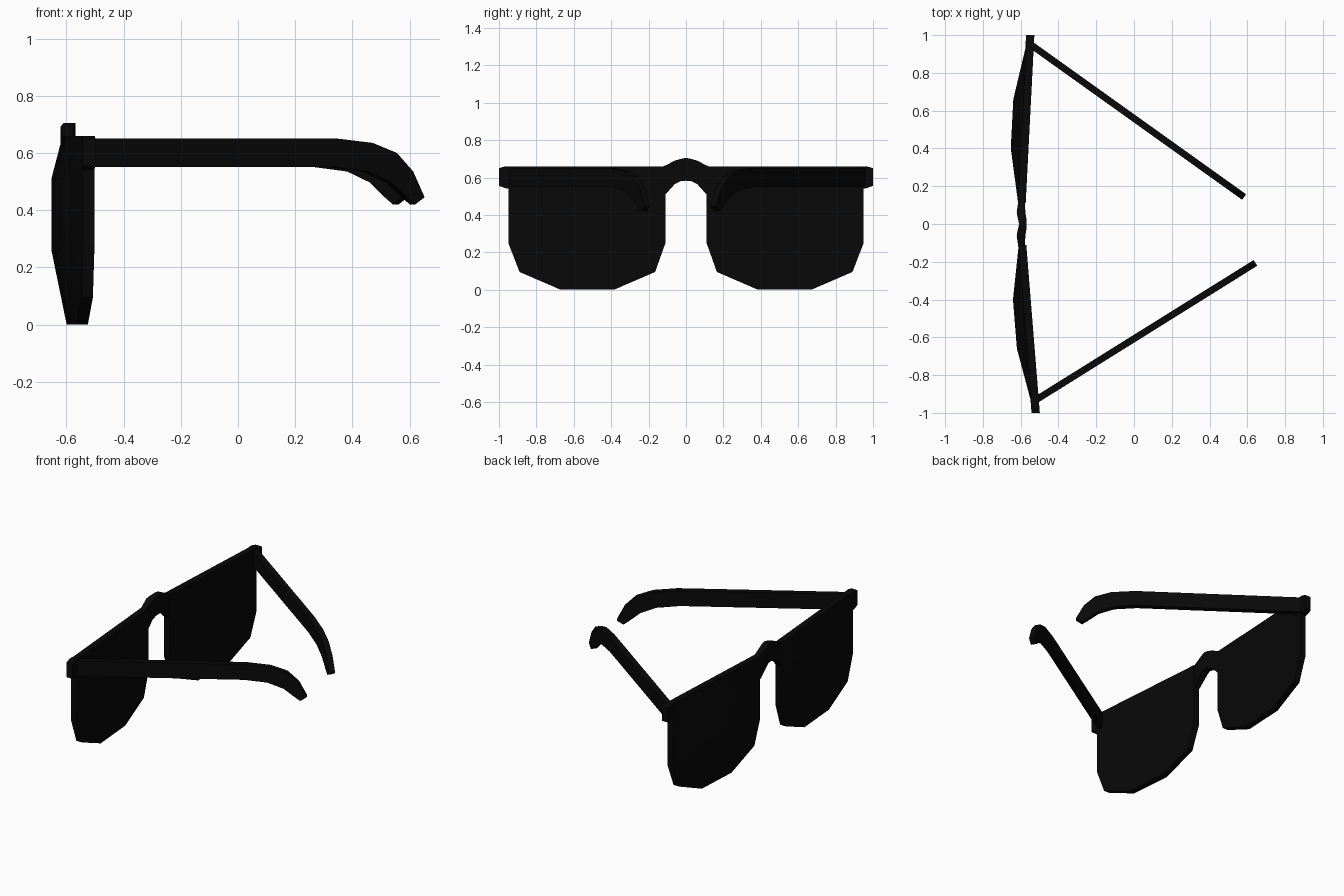
import bpy, bmesh
from math import radians
from mathutils import Vector

if "Cube" in bpy.data.objects:
    bpy.data.objects.remove(bpy.data.objects["Cube"])

black = bpy.data.materials.new("black")
black.diffuse_color = (0.0025, 0.0025, 0.0025, 1)
black.use_nodes = True
black.node_tree.nodes["Principled BSDF"].inputs["Base Color"].default_value = black.diffuse_color


def loft(name, rings):
    """Skin equal-length rings of points and cap both ends."""
    bm = bmesh.new()
    vs = [[bm.verts.new(p) for p in r] for r in rings]
    n = len(vs[0])
    for a, b in zip(vs, vs[1:]):
        for i in range(n):
            j = (i + 1) % n
            bm.faces.new((a[i], a[j], b[j], b[i]))
    bm.faces.new(vs[0])
    bm.faces.new(vs[-1])
    bmesh.ops.remove_doubles(bm, verts=bm.verts, dist=1e-5)
    bmesh.ops.recalc_face_normals(bm, faces=bm.faces)
    me = bpy.data.meshes.new(name)
    bm.to_mesh(me)
    bm.free()
    me.materials.append(black)
    ob = bpy.data.objects.new(name, me)
    bpy.context.collection.objects.link(ob)
    return ob


def back_x(y):
    """Rear plane of the slightly wrapped, slightly turned front."""
    return -0.583 + 0.066 * abs(y) - 0.0145 * y


def place(points, s, u):
    """Put (y, z) points on side s, u in front of the rear plane."""
    return [(back_x(s * y) - u, s * y, z) for y, z in points]


outline = [(.11, .66), (.11, .25), (.165, .095), (.385, 0),
           (.67, 0), (.89, .095), (.95, .25), (.95, .66)]
A, B, C, D = (.4, .51), (.4, .26), (.66, .26), (.66, .51)
plateau = [A, B, B, B, C, C, C, D]

for s, side in ((1, "left"), (-1, "right")):
    # domed lens with a flat rear
    lens = loft("lens_" + side, [place(outline, s, -.004), place(outline, s, .036),
                                 place(plateau, s, .09)])
    bpy.ops.object.select_all(action='DESELECT')
    lens.select_set(True)
    bpy.context.view_layer.objects.active = lens
    bpy.ops.object.shade_smooth_by_angle(angle=radians(40))
    # hinge block at the outer top corner
    rings = []
    for y, lo, hi in ((.935, .54, .66), (.965, .543, .66), (1.0, .555, .65)):
        x = back_x(s * y)
        rings.append([(x + .004, s * y, lo), (x - .04, s * y, lo),
                      (x - .04, s * y, hi), (x + .004, s * y, hi)])
    loft("hinge_block_" + side, rings)

# arched nose bridge: y, bottom z, top z, front x, rear x
rings = []
half = [(.12, .5, .66, -.613, -.577), (.105, .515, .667, -.615, -.577),
        (.06, .565, .69, -.621, -.575), (.03, .58, .699, -.615, -.57),
        (0, .583, .705, -.608, -.568)]
for y, lo, hi, f, b in half + [(-y, *r) for y, *r in half[-2::-1]]:
    rings.append([(f, y, lo), (b, y, lo), (b, y, hi), (f, y, hi)])
loft("nose_bridge", rings)

# temple arms: (fraction along arm, z) for the top and bottom edges
top = [(0, .65), (.74, .65), (.845, .635), (.917, .6), (.966, .535), (1, .445)]
bottom = [(0, .55), (.73, .55), (.83, .535), (.9, .497), (.947, .445), (.972, .42)]
for side, p, q in (("left", (-.54, .945), (.583, .143)),
                   ("right", (-.525, -.935), (.643, -.206))):
    p, q = Vector(p), Vector(q)
    d = q - p
    n = Vector((-d.y, d.x)).normalized() * .018
    rings = []
    for (t, zt), (b, zb) in zip(top, bottom):
        pt, pb = p + d * t, p + d * b
        rings.append([(*(pb - n), zb), (*(pb + n), zb),
                      (*(pt + n), zt), (*(pt - n), zt)])
    loft("temple_arm_" + side, rings)
